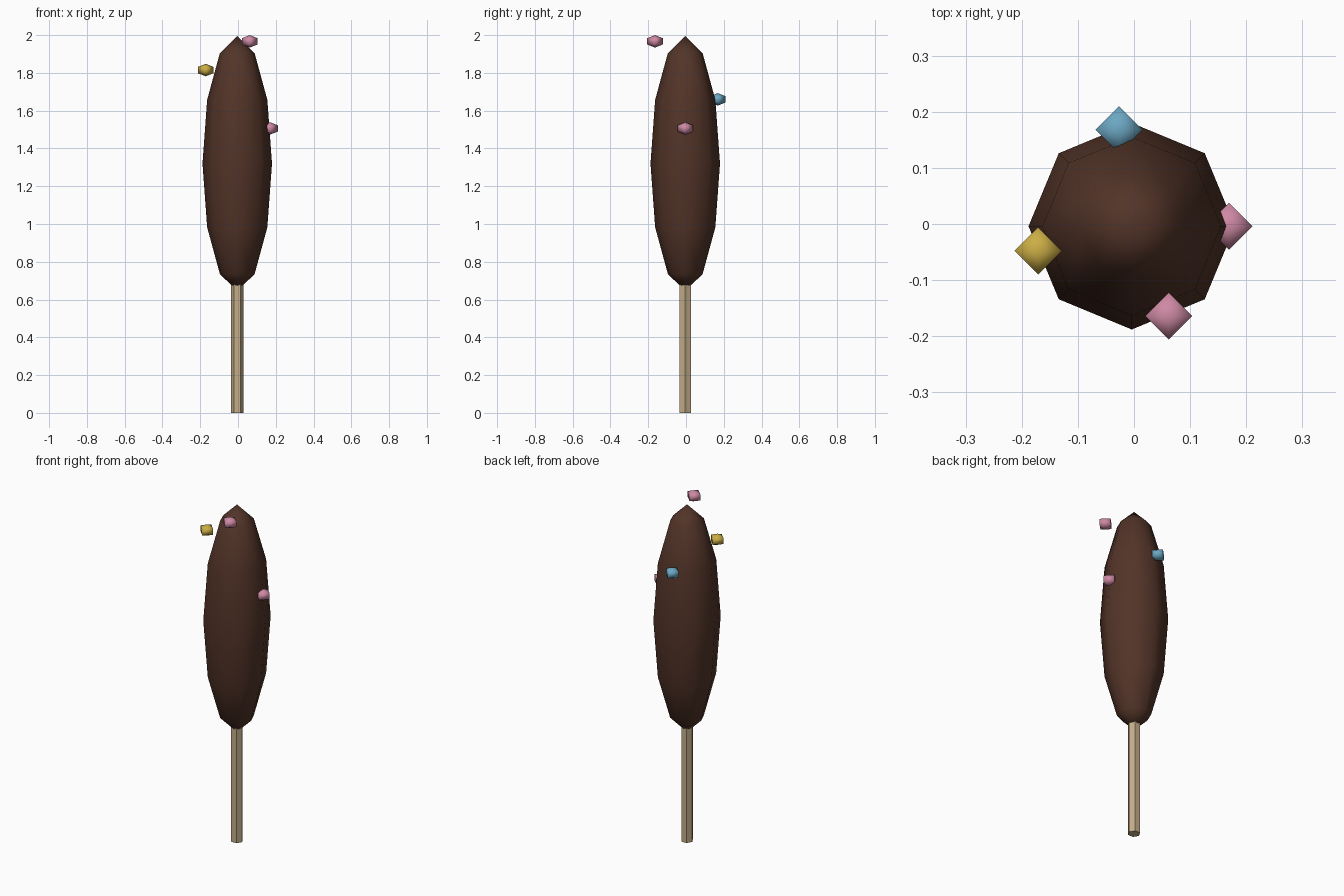
import bpy, math

if "Cube" in bpy.data.objects:
    bpy.data.objects.remove(bpy.data.objects["Cube"])

CX, CY = -0.004, -0.004  # shared vertical axis of bar and stick


def material(name, rgb):
    m = bpy.data.materials.new(name)
    m.diffuse_color = (*rgb, 1)
    m.use_nodes = True
    m.node_tree.nodes["Principled BSDF"].inputs["Base Color"].default_value = m.diffuse_color
    return m


def ball(name, segments, rings, loc, scale, mat):
    bpy.ops.mesh.primitive_uv_sphere_add(segments=segments, ring_count=rings, radius=1, location=loc)
    ob = bpy.context.object
    ob.name = name
    ob.scale = scale
    bpy.ops.object.transform_apply(location=False, rotation=False, scale=True)
    bpy.ops.object.shade_smooth()
    ob.data.materials.append(mat)
    return ob


chocolate = material("chocolate", (0.085, 0.034, 0.021))
wood = material("wood", (0.55, 0.42, 0.25))
pink = material("pink", (0.62, 0.25, 0.37))
yellow = material("yellow", (0.60, 0.42, 0.06))
blue = material("blue", (0.15, 0.39, 0.55))

# Chocolate coating: stretched eight-sided sphere
ball("chocolate_coating", 8, 6, (CX, CY, 1.32), (0.184, 0.184, 0.675), chocolate)

# Six-sided stick, running up into the coating
top = 0.76
bpy.ops.mesh.primitive_cylinder_add(vertices=6, radius=0.034, depth=top,
                                    location=(CX, CY, top / 2),
                                    rotation=(0, 0, math.radians(90)))
stick = bpy.context.object
stick.name = "stick"
stick.data.materials.append(wood)

# Sprinkles: small four-sided beads around the upper coating
sprinkles = [
    ((0.169, -0.004, 1.506), pink),
    ((-0.027, 0.168, 1.660), blue),
    ((-0.171, -0.048, 1.815), yellow),
    ((0.062, -0.164, 1.967), pink),
]
r = 0.042 / math.sin(math.radians(60))
for i, (loc, mat) in enumerate(sprinkles):
    ball(f"sprinkle_{i + 1}", 4, 3, loc, (r, r, 0.033), mat)
